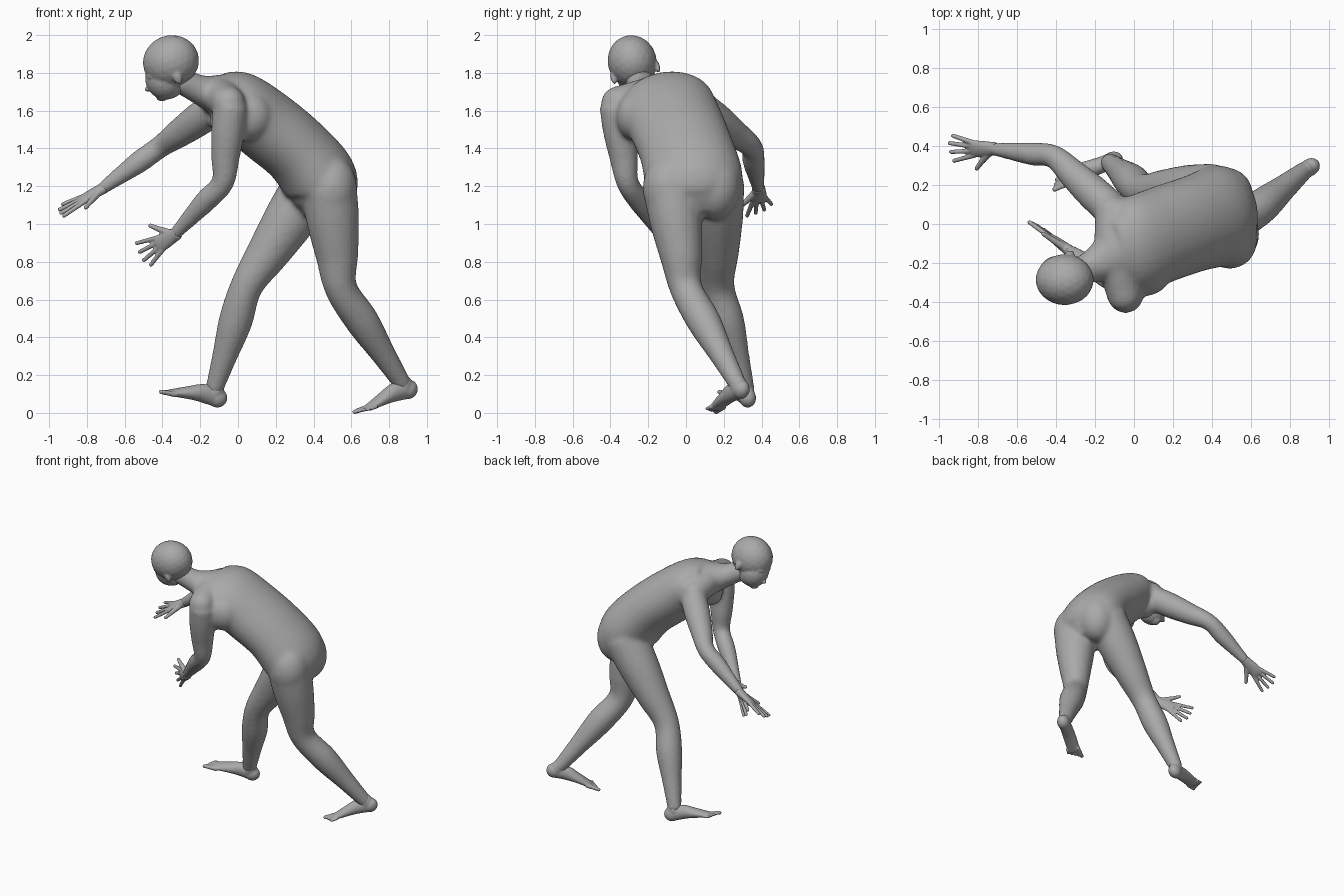
import bpy, bmesh, math
from mathutils import Vector, Matrix

if "Cube" in bpy.data.objects:
    bpy.data.objects.remove(bpy.data.objects["Cube"])

skin = bpy.data.materials.new("plain grey skin")
skin.use_nodes = True
grey = (.4, .4, .4, 1)
skin.diffuse_color = grey
skin.node_tree.nodes["Principled BSDF"].inputs["Base Color"].default_value = grey


def smooth_path(rows, steps=5):
    """Catmull-Rom curve through rows of centre, width and depth."""
    points = [Vector((*centre, wide, deep)) for centre, wide, deep in rows]
    points = [points[0] * 2 - points[1], *points, points[-1] * 2 - points[-2]]
    path = []
    for before, start, end, after in zip(points, points[1:], points[2:], points[3:]):
        leave, arrive = (end - before) / 2, (after - start) / 2
        for step in range(steps):
            t = step / steps
            ease = t * t * (3 - 2 * t)
            path.append(start.lerp(end, ease) + leave * (t * (1 - t) ** 2) - arrive * (t * t * (1 - t)))
    return path + [points[-2]]


def tube(bm, rows, side, sides=20):
    """Closed elliptical loft whose width lies along the side direction."""
    path = smooth_path(rows)
    rings = []
    for index, point in enumerate(path):
        ahead = path[min(index + 1, len(path) - 1)]
        behind = path[max(index - 1, 0)]
        along = (ahead - behind).to_3d().normalized()
        across = (side - along * side.dot(along)).normalized()
        through = along.cross(across)
        centre, wide, deep = point.to_3d(), point[3], point[4]
        ring = []
        for corner in range(sides):
            angle = math.tau * corner / sides
            offset = across * wide * math.cos(angle) + through * deep * math.sin(angle)
            ring.append(bm.verts.new(centre + offset))
        rings.append(ring)
    for lower, upper in zip(rings, rings[1:]):
        for corner in range(sides):
            following = (corner + 1) % sides
            bm.faces.new((lower[corner], lower[following], upper[following], upper[corner]))
    bm.faces.new(rings[0][::-1])
    bm.faces.new(rings[-1])


def ball(bm, centre, radii, frame=Matrix()):
    """Ellipsoid placed in a local frame."""
    matrix = frame @ Matrix.Translation(centre) @ Matrix.Diagonal((*radii, 1))
    bmesh.ops.create_icosphere(bm, subdivisions=3, radius=1, matrix=matrix)


def limb(bm, root, joint, end, radii):
    """Arm or leg bent at one joint; radii are evenly spread over both halves."""
    root, joint, end = Vector(root), Vector(joint), Vector(end)
    half = len(radii) // 2
    rows = []
    for index, radius in enumerate(radii):
        if index < half:
            centre = root.lerp(joint, index / half)
        else:
            centre = joint.lerp(end, index / half - 1)
        rows.append((centre, radius, radius))
    tube(bm, rows, Vector((0, 1, 0)))


def frame_of(origin, forward, side):
    """Local axes: x forward, y to the side, z their normal."""
    forward, side = Vector(forward).normalized(), Vector(side)
    side = (side - forward * side.dot(forward)).normalized()
    matrix = Matrix((forward, side, forward.cross(side))).transposed().to_4x4()
    matrix.translation = origin
    return matrix


def local_tube(bm, frame, rows, sides=20):
    """Loft drawn in a local frame."""
    placed = [(frame @ Vector(centre), wide, deep) for centre, wide, deep in rows]
    tube(bm, placed, frame.to_3x3().col[1], sides)


def digit(bm, frame, start, end, radius):
    """Finger or toe with a rounded tip."""
    tip = radius * .8
    local_tube(bm, frame, [(start, radius, radius), (end, tip, tip)], sides=10)
    ball(bm, end, (tip, tip, tip), frame)


def finish(name, bm, voxel, rounds):
    """Fuse the overlapping pieces into one smooth skin."""
    bmesh.ops.recalc_face_normals(bm, faces=bm.faces)
    mesh = bpy.data.meshes.new(name)
    bm.to_mesh(mesh)
    bm.free()
    mesh.materials.append(skin)
    part = bpy.data.objects.new(name, mesh)
    bpy.context.collection.objects.link(part)
    fuse = part.modifiers.new("fuse", 'REMESH')
    fuse.mode = 'VOXEL'
    fuse.voxel_size = voxel
    fuse.use_smooth_shade = True
    soften = part.modifiers.new("soften", 'SMOOTH')
    soften.iterations = rounds


# Torso: the spine leans sideways more and more with height
body = bmesh.new()
torso = []
for x, z, wide, deep in [
        (.46, 1.05, .15, .11), (.45, 1.14, .23, .17), (.43, 1.24, .26, .2), (.31, 1.39, .25, .19),
        (.14, 1.53, .25, .19), (0, 1.64, .25, .17), (-.1, 1.69, .18, .12)]:
    lean = .06 - (z - 1.05) ** 2 / 2
    torso.append(((x, lean, z), wide, deep))
tube(body, torso, Vector((-.1, 1, .2)), sides=28)

# Neck and the shoulder line it rises from
neck = [((-.06, -.14, 1.67), .17, .13), ((-.2, -.21, 1.71), .09, .08), ((-.32, -.26, 1.77), .07, .07)]
tube(body, neck, Vector((0, 1, 0)))
shoulder_line = [((-.05, -.36, 1.64), .09, .09), ((-.1, -.15, 1.68), .1, .1), ((-.11, .06, 1.65), .09, .09)]
tube(body, shoulder_line, Vector((1, 0, 0)))

# Buttocks, chest, shoulders and the left shoulder blade
for centre in [(.49, -.09, 1.19), (.47, .15, 1.2)]:
    ball(body, centre, (.14, .14, .18))
for centre in [(-.06, -.2, 1.54), (-.07, .02, 1.56), (-.05, -.36, 1.64), (-.11, .06, 1.65)]:
    ball(body, centre, (.09, .09, .09))
ball(body, (.05, -.27, 1.57), (.13, .1, .13))

# Arms and legs
arm_radii = (.09, .09, .077, .06, .06, .047, .033)
leg_radii = (.15, .14, .115, .087, .09, .067, .047)
left_wrist, right_wrist = (-.34, -.13, .94), (-.73, .385, 1.18)
limb(body, (-.04, -.37, 1.63), (-.08, -.31, 1.22), left_wrist, arm_radii)
limb(body, (-.1, .06, 1.63), (-.41, .345, 1.41), right_wrist, arm_radii)
limb(body, (.48, -.08, 1.2), (.545, 0, .66), (.88, .28, .14), leg_radii)
limb(body, (.4, .16, 1.22), (.045, .17, .67), (-.13, .32, .11), leg_radii)
finish("body", body, voxel=.012, rounds=16)

# Feet: x runs from heel to toe, y towards the big toe
feet = {
    "left_foot": frame_of((.9, .29, .125), forward=(-.24, -.15, -.09), side=(-.5, .85, 0)),
    "right_foot": frame_of((-.11, .325, .08), forward=(-.3, -.11, .055), side=(-.3, -.95, 0)),
}
for name, frame in feet.items():
    foot = bmesh.new()
    up = math.copysign(1, frame.col[2].z)
    ball(foot, (0, 0, 0), (.055, .045, .052), frame)
    ball(foot, (.02, 0, .03 * up), (.05, .045, .06), frame)
    sole = [((0, 0, 0), .04, .05), ((.08, 0, .01 * up), .043, .05),
            ((.16, 0, 0), .047, .035), ((.27, 0, -.02 * up), .046, .016)]
    local_tube(foot, frame, sole)
    for toe in range(5):
        across = .034 - .019 * toe
        thick = .012 if toe else .016
        digit(foot, frame, (.24, across, -.02 * up), (.33 - toe / 80, across * 1.15, -.02 * up), thick)
    finish(name, foot, voxel=.006, rounds=4)

# Hands: x runs along the fingers, y towards the thumb
hands = {
    "left_hand": frame_of(left_wrist, forward=(-.2, .15, -.12), side=(-.3, .1, 1)),
    "right_hand": frame_of(right_wrist, forward=(-.2, 0, -.11), side=(0, -1, -.5)),
}
for name, frame in hands.items():
    hand = bmesh.new()
    palm = [((-.03, 0, 0), .034, .031), ((.08, 0, 0), .046, .022), ((.12, 0, 0), .043, .016)]
    local_tube(hand, frame, palm)
    for finger in range(4):
        across = .034 - .023 * finger
        spread = .35 - .28 * finger
        reach = .1 if finger == 3 else .12
        tip = (.12 + reach * math.cos(spread), across + reach * math.sin(spread) * .8, 0)
        digit(hand, frame, (.1, across, 0), tip, .014)
    knuckle = (.07, .07, 0)
    digit(hand, frame, (.02, .025, 0), knuckle, .02)
    digit(hand, frame, knuckle, (.11, .11, 0), .015)
    finish(name, hand, voxel=.0055, rounds=3)

# Head: x forward, y towards the left ear, z up
head = bmesh.new()
frame = frame_of((-.355, -.285, 1.86), forward=(-.94, .05, -.33), side=(-.1, -.94, -.3))
features = {
    "skull": ((0, 0, 0), (.15, .13, .14)),
    "face": ((.065, 0, -.08), (.1, .1, .11)),
    "jaw": ((.055, 0, -.13), (.085, .08, .06)),
    "chin": ((.105, 0, -.16), (.035, .04, .03)),
    "brow": ((.125, 0, -.025), (.026, .075, .016)),
    "nose bridge": ((.15, 0, -.07), (.016, .013, .04)),
    "nose tip": ((.16, 0, -.1), (.025, .018, .014)),
    "lips": ((.136, 0, -.13), (.016, .028, .018)),
}
for centre, radii in features.values():
    ball(head, centre, radii, frame)
for flip in (-1, 1):
    ear, cheek = (-.01, .12 * flip, -.065), (.105, .05 * flip, -.09)
    ball(head, ear, (.023, .015, .037), frame)
    ball(head, cheek, (.03, .03, .03), frame)
finish("head", head, voxel=.007, rounds=5)
